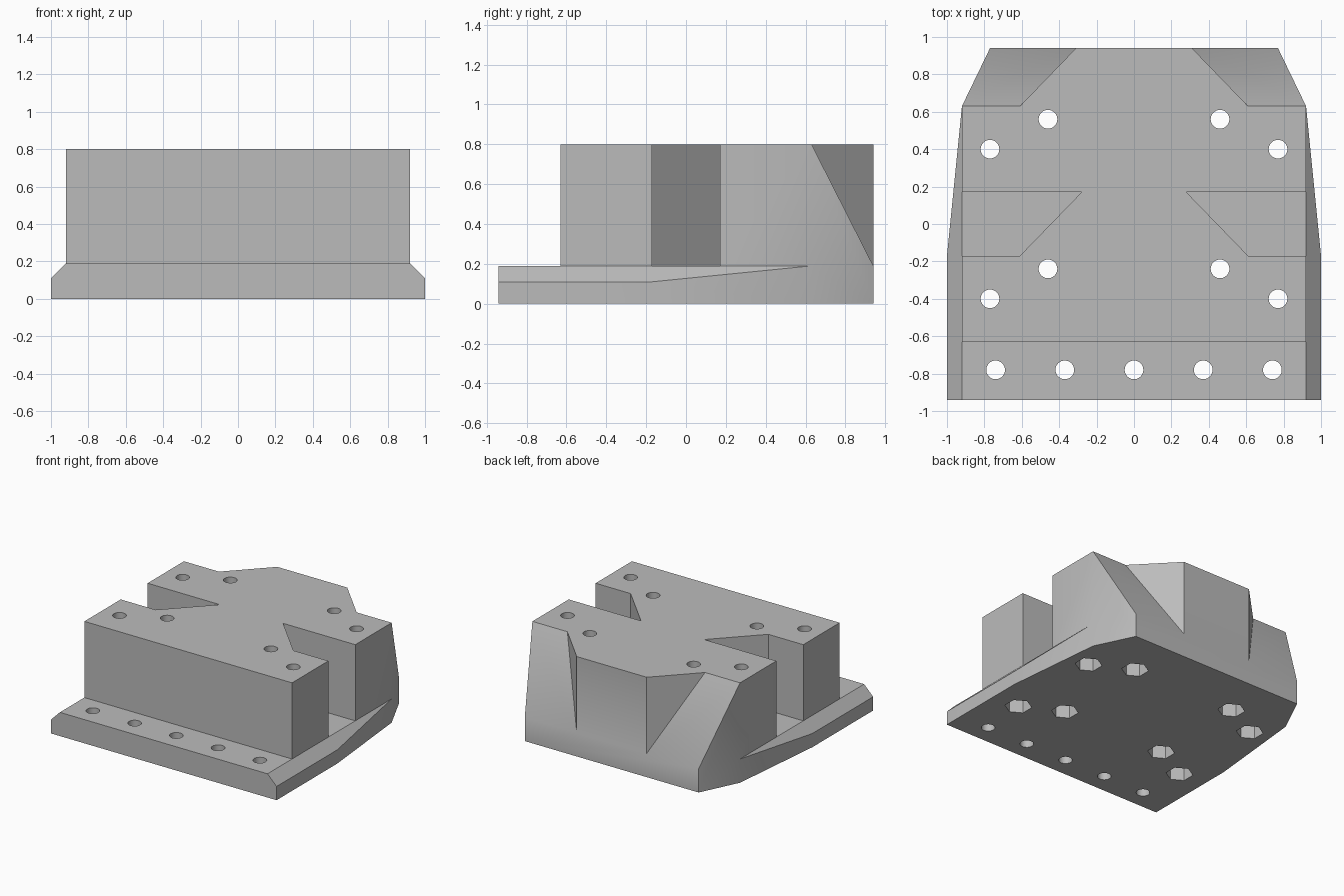
import bpy, bmesh, math

cube = bpy.data.objects.get("Cube")
if cube:
    bpy.data.objects.remove(cube, do_unlink=True)

PLATE, TOP, HIGH = 0.19, 0.80, 1.0
BACK, SHOULDER = 0.94, 0.63
WALL = 0.92


def add_loft(bm, lower, upper):
    """Closed solid between two matching loops of points."""
    a = [bm.verts.new(p) for p in lower]
    b = [bm.verts.new(p) for p in upper]
    bm.faces.new(a)
    bm.faces.new(b)
    for i in range(len(a)):
        j = (i + 1) % len(a)
        bm.faces.new((a[i], a[j], b[j], b[i]))


def prism(bm, outline, z0, z1):
    """Upright prism; z0 may be a height or a function of y."""
    low = z0 if callable(z0) else (lambda y: z0)
    add_loft(bm, [(x, y, low(y)) for x, y in outline],
             [(x, y, z1) for x, y in outline])


def post(bm, x, y, radius, sides, z0, z1, turn=0):
    angles = [turn + math.tau * i / sides for i in range(sides)]
    prism(bm, [(x + radius * math.cos(t), y + radius * math.sin(t))
               for t in angles], z0, z1)


def finish(name, bm):
    bmesh.ops.recalc_face_normals(bm, faces=bm.faces)
    mesh = bpy.data.meshes.new(name)
    bm.to_mesh(mesh)
    bm.free()
    ob = bpy.data.objects.new(name, mesh)
    bpy.context.collection.objects.link(ob)
    return ob


def carve(body, name, bm):
    cutter = finish(name, bm)
    cutter.hide_render = True
    mod = body.modifiers.new(name, 'BOOLEAN')
    mod.operation, mod.solver, mod.object = 'DIFFERENCE', 'EXACT', cutter
    bpy.ops.object.modifier_apply(modifier=mod.name)
    bpy.data.objects.remove(cutter, do_unlink=True)


# Full-height blank with tapered sides
half = [(1, -BACK), (1, -0.17), (WALL, SHOULDER), (0.77, BACK)]
bm = bmesh.new()
prism(bm, half + [(-x, y) for x, y in reversed(half)], 0, TOP)
body = finish("mounting_block", bm)
bpy.context.view_layer.objects.active = body
body.select_set(True)

# Front ledge
bm = bmesh.new()
prism(bm, [(-2, -2), (2, -2), (2, -SHOULDER), (-2, -SHOULDER)], PLATE, HIGH)
carve(body, "ledge_cutter", bm)

# Chamfered side rims
bm = bmesh.new()
rim = [(WALL, PLATE), (WALL + 0.3, PLATE - 0.3), (WALL + 0.3, HIGH), (WALL, HIGH)]
for s in (1, -1):
    add_loft(bm, [(s * x, -2, z) for x, z in rim], [(s * x, 2, z) for x, z in rim])
carve(body, "rim_cutter", bm)

# Sloping pockets at the back corners
bm = bmesh.new()
fall = (TOP - PLATE) / (BACK - SHOULDER)
for s in (1, -1):
    prism(bm, [(s * x, y) for x, y in
               ((0.61, SHOULDER), (1.2, SHOULDER), (1.2, 1.0), (0.252, 1.0))],
          lambda y: TOP - fall * (y - SHOULDER), HIGH)
carve(body, "corner_cutter", bm)

# Slanted side slots
bm = bmesh.new()
for s in (1, -1):
    prism(bm, [(s * x, y) for x, y in
               ((0.28, 0.17), (1.2, 0.17), (1.2, -0.17), (0.61, -0.17))], PLATE, HIGH)
carve(body, "slot_cutter", bm)

# Bolt holes through the block and screw holes through the ledge
bolts = [(s * x, y) for s in (1, -1)
         for x, y in ((0.46, 0.56), (0.77, 0.40), (0.46, -0.24), (0.77, -0.40))]
screws = [(i * 0.37, -0.78) for i in range(-2, 3)]
bm = bmesh.new()
for x, y in bolts + screws:
    post(bm, x, y, 0.05, 32, -0.1, HIGH)
carve(body, "hole_cutter", bm)

# Hexagonal nut pockets underneath
bm = bmesh.new()
for x, y in bolts:
    post(bm, x, y, 0.1, 6, -0.1, 0.4, math.pi / 6)
carve(body, "nut_cutter", bm)

# Single grey finish
grey = bpy.data.materials.new("plain_grey")
grey.use_nodes = True
colour = (0.5, 0.5, 0.5, 1)
grey.diffuse_color = colour
grey.node_tree.nodes["Principled BSDF"].inputs["Base Color"].default_value = colour
body.data.materials.clear()
body.data.materials.append(grey)
for p in body.data.polygons:
    p.material_index = 0
bpy.ops.object.shade_smooth_by_angle(angle=math.radians(30))
